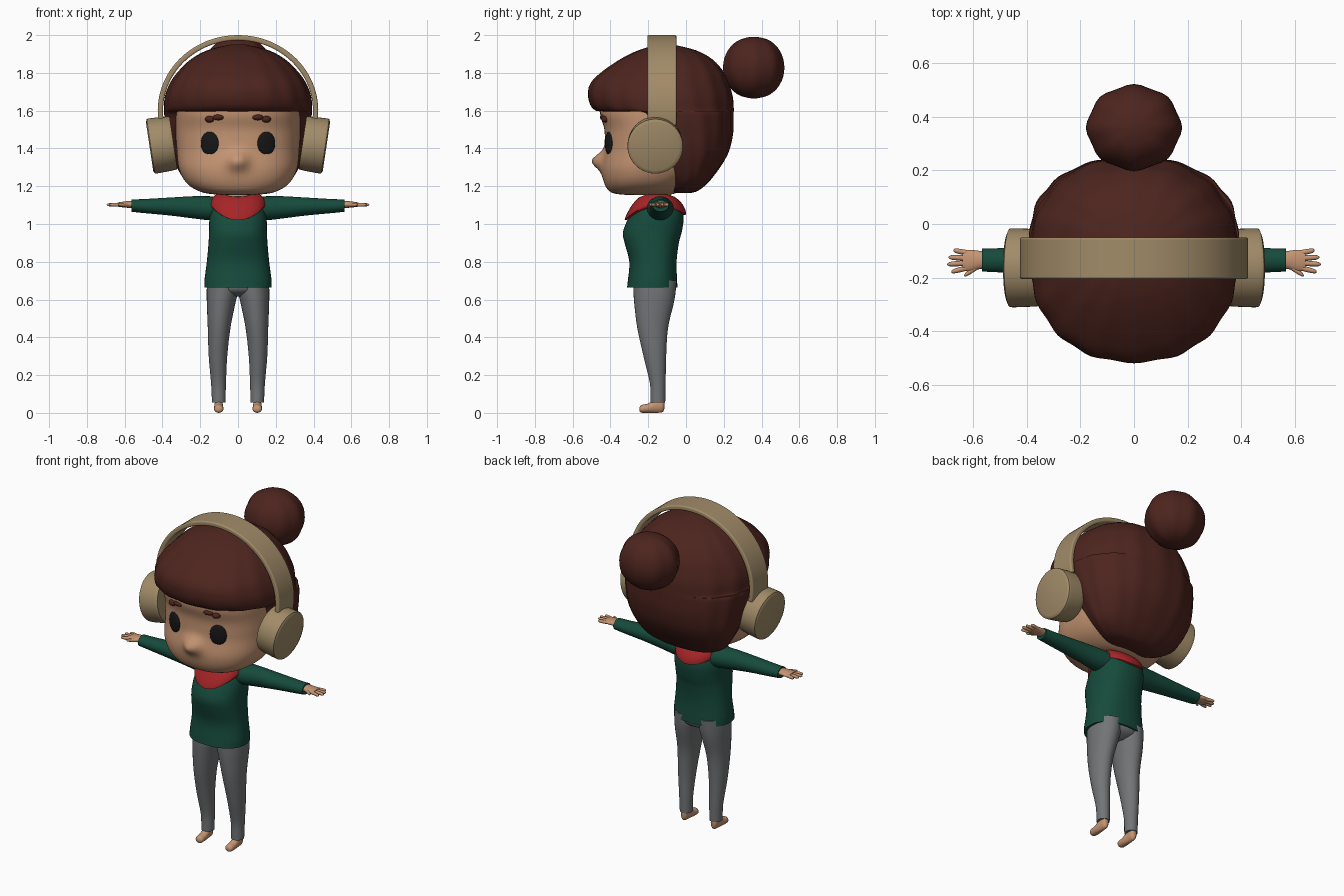
import bpy, bmesh, math
from mathutils import Vector, Matrix


def material(name, rgb):
    m = bpy.data.materials.new(name)
    m.diffuse_color = (*rgb, 1)
    return m


HAIR = material("brown_hair", (0.075, 0.018, 0.013))
SKIN = material("skin", (0.56, 0.30, 0.17))
GREEN = material("green_knit", (0.008, 0.07, 0.045))
RED = material("red_cloth", (0.38, 0.018, 0.02))
GREY = material("grey_cloth", (0.17, 0.175, 0.18))
TAN = material("tan_plastic", (0.36, 0.26, 0.14))
BLACK = material("black", (0.008, 0.008, 0.008))


def finish(name, bm, mat, mirror=False, bevel=0):
    bmesh.ops.recalc_face_normals(bm, faces=bm.faces)
    me = bpy.data.meshes.new(name)
    bm.to_mesh(me)
    bm.free()
    ob = bpy.data.objects.new(name, me)
    bpy.context.collection.objects.link(ob)
    me.materials.append(mat)
    bpy.ops.object.select_all(action='DESELECT')
    ob.select_set(True)
    bpy.context.view_layer.objects.active = ob
    bpy.ops.object.shade_smooth_by_angle(angle=math.radians(50))
    if bevel:
        b = ob.modifiers.new("bevel", 'BEVEL')
        b.width, b.segments = bevel, 3
    if mirror:
        ob.modifiers.new("mirror", 'MIRROR')
    return ob


def smooth_rows(rows, steps):
    """Catmull-Rom resampling, clamped so it never overshoots."""
    out = []
    for i in range(len(rows) - 1):
        p0, p1 = rows[max(i - 1, 0)], rows[i]
        p2, p3 = rows[i + 1], rows[min(i + 2, len(rows) - 1)]
        for s in range(steps):
            t = s / steps
            row = []
            for a, b, c, d in zip(p0, p1, p2, p3):
                v = b + 0.5 * t * (c - a + t * (2*a - 5*b + 4*c - d + t * (3*(b - c) + d - a)))
                row.append(min(max(v, min(b, c)), max(b, c)))
            out.append(row)
    return out + [list(rows[-1])]


def loft(name, rows, mat, axis='z', n=32, power=2.0, steps=4, warp=None, ripple=(0, 0), **kw):
    """Skin over oval sections: (position on axis, low u, high u, low v, high v)."""
    order = {'x': (1, 2, 0), 'y': (0, 2, 1), 'z': (0, 1, 2)}[axis]
    bm = bmesh.new()
    rings = []
    for t, u0, u1, v0, v1 in smooth_rows(rows, steps):
        ring = []
        for k in range(n):
            a = 2 * math.pi * k / n
            ca, sa = math.cos(a), math.sin(a)
            f = 1 + ripple[0] * math.cos(ripple[1] * a)
            e = 2 / power
            p = Vector()
            p[order[0]] = (u0 + u1) / 2 + f * (u1 - u0) / 2 * math.copysign(abs(ca) ** e, ca)
            p[order[1]] = (v0 + v1) / 2 + f * (v1 - v0) / 2 * math.copysign(abs(sa) ** e, sa)
            p[order[2]] = t
            ring.append(bm.verts.new(warp(p) if warp else p))
        rings.append(ring)
    for r0, r1 in zip(rings, rings[1:]):
        for k in range(n):
            bm.faces.new((r0[k], r0[(k + 1) % n], r1[(k + 1) % n], r1[k]))
    bm.faces.new(rings[0])
    bm.faces.new(rings[-1])
    return finish(name, bm, mat, **kw)


def sym(*rows):
    """Rows (z, half width, front y, back y) made left-right symmetric."""
    return [(z, -w, w, f, b) for z, w, f, b in rows]


def ellipsoid(name, c, r, mat, turn=0, **kw):
    bm = bmesh.new()
    m = Matrix.Translation(c) @ Matrix.Rotation(turn, 4, 'Z') @ Matrix.Diagonal((*r, 1))
    bmesh.ops.create_uvsphere(bm, u_segments=24, v_segments=14, radius=1, matrix=m)
    return finish(name, bm, mat, **kw)


# Head with a soft nose
def nose(p):
    if p.y < -0.2:
        p.y -= 0.06 * math.exp(-(p.x / 0.05) ** 2 - ((p.z - 1.335) / 0.045) ** 2)
    return p


loft("head", sym((1.153, 0.06, -0.30, -0.10), (1.165, 0.18, -0.39, -0.05), (1.21, 0.265, -0.43, 0.02),
                 (1.29, 0.312, -0.445, 0.10), (1.40, 0.325, -0.43, 0.16), (1.50, 0.33, -0.432, 0.18),
                 (1.60, 0.33, -0.455, 0.18), (1.74, 0.30, -0.42, 0.15), (1.85, 0.18, -0.28, 0.05)),
     SKIN, n=96, power=2.4, steps=6, warp=nose)
ellipsoid("eye", (0.15, -0.408, 1.427), (0.05, 0.014, 0.062), BLACK, math.radians(20), mirror=True)
ellipsoid("eyebrow_outer", (0.15, -0.428, 1.555), (0.025, 0.02, 0.018), HAIR, 0.3, mirror=True)
ellipsoid("eyebrow_inner", (0.105, -0.436, 1.565), (0.032, 0.02, 0.016), HAIR, 0.2, mirror=True)

# Hair cap: narrow behind the face below the fringe, full above it
loft("hair", sym((1.165, 0.12, -0.07, 0.03), (1.18, 0.20, -0.09, 0.07), (1.24, 0.285, -0.12, 0.135),
                 (1.37, 0.35, -0.22, 0.22), (1.50, 0.378, -0.30, 0.25), (1.59, 0.388, -0.34, 0.25),
                 (1.60, 0.388, -0.475, 0.25), (1.67, 0.385, -0.515, 0.245), (1.74, 0.36, -0.505, 0.225),
                 (1.80, 0.32, -0.45, 0.20), (1.87, 0.25, -0.35, 0.14), (1.92, 0.16, -0.25, 0.05),
                 (1.95, 0.04, -0.15, -0.07)),
     HAIR, n=96, power=2.2, ripple=(0.009, 16))

# Bun at the back of the crown
bun = []
for i in range(11):
    a = math.pi * (0.03 + 0.94 * i / 10)
    s = math.sin(a) ** 0.9
    bun.append((1.828 - 0.163 * math.cos(a), 0.175 * s, 0.36 - 0.16 * s, 0.36 + 0.157 * s))
loft("hair_bun", sym(*bun), HAIR, n=40, steps=2, ripple=(0.025, 8))

# Headphones: arched band and tilted cups
bm = bmesh.new()
prev = None
for i in range(49):
    a = -0.2 + (math.pi + 0.4) * i / 48
    ca, sa = math.cos(a), math.sin(a)
    ring = [bm.verts.new((r * ca, y, 1.60 + (r - 0.025) * sa))
            for r, y in ((0.425, -0.205), (0.425, -0.05), (0.397, -0.05), (0.397, -0.205))]
    if prev:
        for k in range(4):
            bm.faces.new((prev[k], prev[(k + 1) % 4], ring[(k + 1) % 4], ring[k]))
    else:
        bm.faces.new(ring)
    prev = ring
bm.faces.new(prev)
finish("headphone_band", bm, TAN, bevel=0.008)

tilt = Matrix.Rotation(math.radians(8.5), 3, 'Y')
loft("headphone_cup", [(x, -r, r, -r, r) for x, r in
                       ((-0.064, 0.13), (-0.058, 0.142), (0.045, 0.147), (0.058, 0.142), (0.064, 0.13))],
     TAN, axis='x', n=48, warp=lambda p: tilt @ p + Vector((0.405, -0.163, 1.42)), mirror=True)

# Neck and draped collar
loft("neck", sym((1.06, 0.07, -0.21, -0.08), (1.20, 0.07, -0.21, -0.08)), SKIN)


def drape(p):
    c = (p.y + 0.16) / 0.16
    p.z -= (0.075 if c < 0 else 0.05) * c * c
    return p


loft("collar", sym((1.08, 0.12, -0.28, -0.04), (1.10, 0.148, -0.325, 0.0), (1.14, 0.135, -0.295, -0.015),
                   (1.163, 0.10, -0.25, -0.06), (1.15, 0.08, -0.225, -0.085), (1.10, 0.07, -0.21, -0.09)),
     RED, n=48, warp=drape)

# Sweater body and sleeves
loft("sweater", sym((0.665, 0.178, -0.312, -0.045), (0.70, 0.178, -0.308, -0.047), (0.80, 0.165, -0.30, -0.05),
                    (0.90, 0.156, -0.325, -0.038), (0.96, 0.153, -0.333, -0.022), (1.04, 0.15, -0.30, -0.012),
                    (1.10, 0.13, -0.26, -0.03), (1.14, 0.085, -0.22, -0.07)), GREEN, n=48, power=2.3)
loft("sleeve", [(0.06, -0.21, -0.06, 1.02, 1.14), (0.15, -0.205, -0.07, 1.02, 1.147),
                (0.24, -0.195, -0.08, 1.03, 1.147), (0.36, -0.19, -0.085, 1.045, 1.14),
                (0.50, -0.18, -0.09, 1.058, 1.132), (0.565, -0.177, -0.092, 1.065, 1.13)],
     GREEN, axis='x', mirror=True)

# Hands
loft("palm", [(0.53, -0.165, -0.105, 1.08, 1.125), (0.575, -0.168, -0.10, 1.085, 1.122),
              (0.61, -0.177, -0.096, 1.088, 1.118), (0.638, -0.172, -0.10, 1.092, 1.114)],
     SKIN, axis='x', n=24, mirror=True)
for name, x0, y0, x1, y1 in (("index", 0.615, -0.162, 0.680, -0.178), ("middle", 0.62, -0.145, 0.695, -0.150),
                             ("ring", 0.62, -0.127, 0.690, -0.124), ("little", 0.615, -0.108, 0.672, -0.098),
                             ("thumb", 0.575, -0.155, 0.632, -0.192)):
    rows = []
    for t, r in ((0, 0.010), (0.5, 0.010), (0.88, 0.008), (1, 0.002)):
        x, y = x0 + (x1 - x0) * t, y0 + (y1 - y0) * t
        rows.append((x, y - r, y + r, 1.102 - r, 1.102 + r))
    loft(name + "_finger", rows, SKIN, axis='x', n=10, steps=2, mirror=True)

# Trousers and bare feet
loft("trouser_seat", sym((0.615, 0.05, -0.21, -0.11), (0.645, 0.15, -0.27, -0.06), (0.70, 0.163, -0.28, -0.05)), GREY)
loft("trouser_leg", [(0.055, 0.066, 0.138, -0.188, -0.11), (0.15, 0.064, 0.142, -0.19, -0.108),
                     (0.30, 0.057, 0.155, -0.225, -0.105), (0.45, 0.04, 0.16, -0.258, -0.095),
                     (0.58, 0.014, 0.165, -0.274, -0.065), (0.64, 0.0, 0.166, -0.278, -0.055),
                     (0.70, 0.0, 0.163, -0.28, -0.05)], GREY, mirror=True)
loft("foot", [(-0.246, 0.09, 0.114, 0.008, 0.03), (-0.235, 0.078, 0.126, 0.001, 0.042),
              (-0.20, 0.077, 0.127, 0.0, 0.05), (-0.16, 0.08, 0.125, 0.0, 0.075),
              (-0.125, 0.083, 0.122, 0.004, 0.08), (-0.115, 0.095, 0.11, 0.02, 0.07)],
     SKIN, axis='y', n=20, mirror=True)
